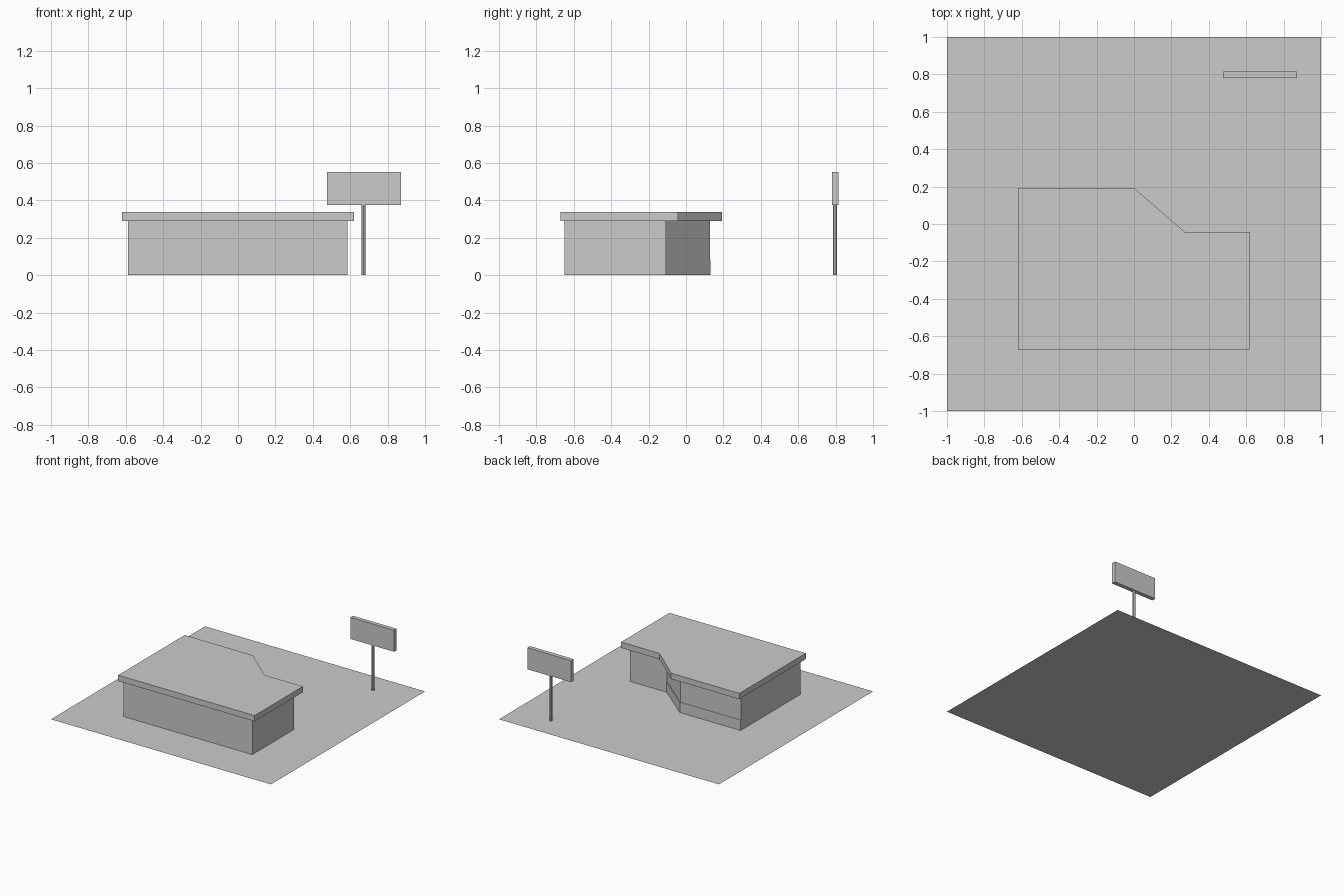
import bpy, bmesh

if "Cube" in bpy.data.objects:
    bpy.data.objects.remove(bpy.data.objects["Cube"])

def prism(name, outline, z0, z1):
    """Extrude a flat outline from z0 up to z1."""
    bm = bmesh.new()
    base = bm.faces.new([bm.verts.new((x, y, z0)) for x, y in outline])
    if z1 > z0:
        ext = bmesh.ops.extrude_face_region(bm, geom=[base], use_keep_orig=True)
        top = [v for v in ext["geom"] if isinstance(v, bmesh.types.BMVert)]
        bmesh.ops.translate(bm, verts=top, vec=(0, 0, z1 - z0))
        bmesh.ops.recalc_face_normals(bm, faces=bm.faces)
    mesh = bpy.data.meshes.new(name)
    bm.to_mesh(mesh)
    bm.free()
    obj = bpy.data.objects.new(name, mesh)
    bpy.context.collection.objects.link(obj)
    return obj

def rect(x0, x1, y0, y1):
    return [(x0, y0), (x1, y0), (x1, y1), (x0, y1)]

def footprint(x0, x1, y0, step, back):
    """Rectangle whose rear right corner is cut back along a diagonal."""
    (sx, sy), (bx, by) = step, back
    return [(x0, y0), (x1, y0), (x1, sy), (sx, sy), (bx, by), (x0, by)]

# Lot
prism("lot", rect(-1, 1, -1, 1), 0, 0)

# Building: low wall, slightly recessed window band, overhanging roof
prism("lower_wall", footprint(-0.587, 0.585, -0.65, (0.25, -0.107), (-0.035, 0.13)), 0, 0.085)
prism("upper_wall", footprint(-0.587, 0.585, -0.65, (0.246, -0.107), (-0.037, 0.127)), 0.085, 0.29)
prism("roof", footprint(-0.62, 0.62, -0.67, (0.272, -0.043), (0, 0.193)), 0.29, 0.338)

# Roadside sign
bpy.ops.mesh.primitive_cylinder_add(vertices=8, radius=0.011, depth=0.376, location=(0.67, 0.797, 0.188))
bpy.context.object.name = "sign_pole"
prism("sign_board", rect(0.475, 0.872, 0.781, 0.815), 0.375, 0.552)
